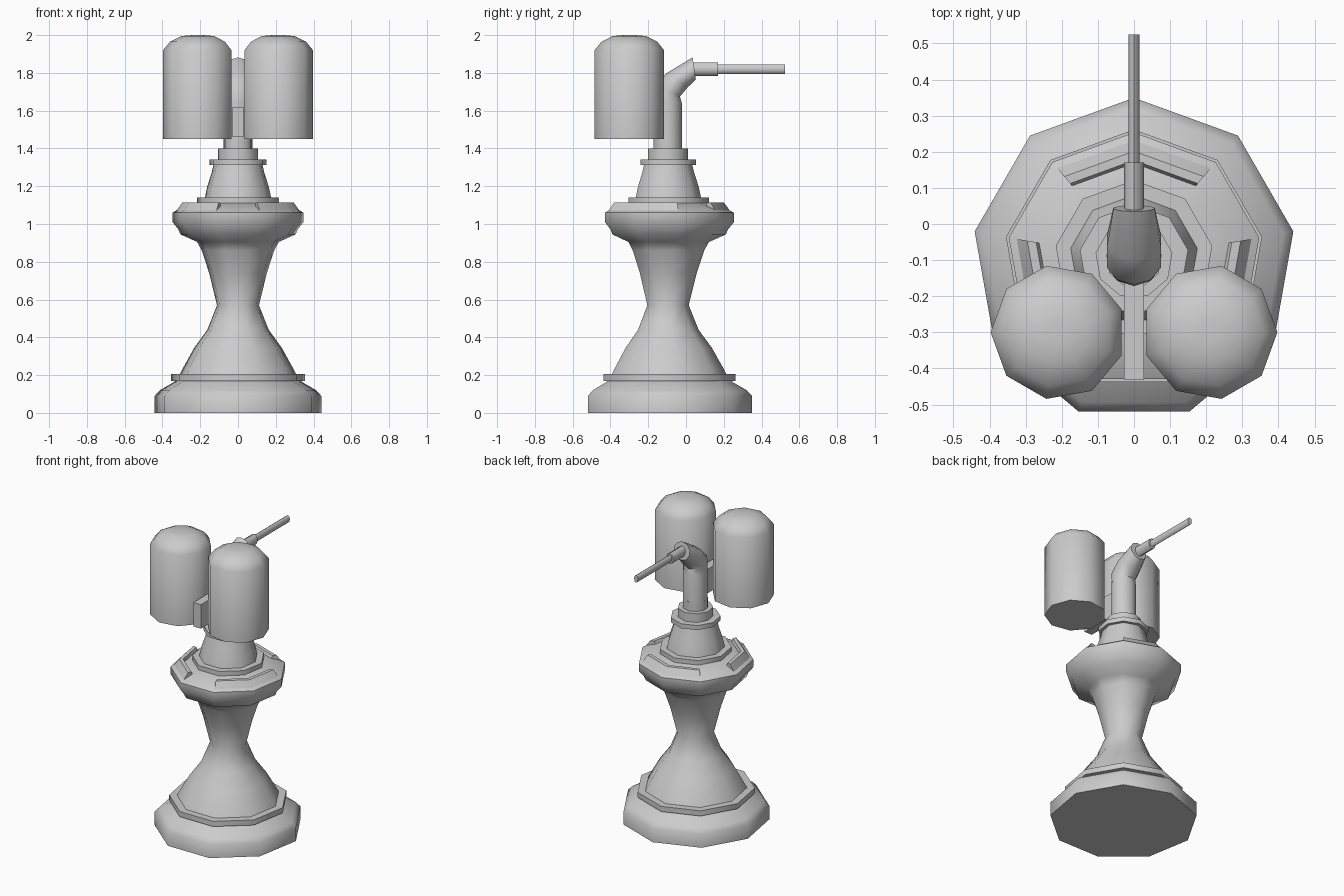
import bpy, bmesh, math
from mathutils import Vector

if "Cube" in bpy.data.objects:
    bpy.data.objects.remove(bpy.data.objects["Cube"])

CY = -0.0985   # the column axis sits behind the nozzle


def finish(name, bm, angle=46):
    bmesh.ops.recalc_face_normals(bm, faces=bm.faces)
    me = bpy.data.meshes.new(name)
    bm.to_mesh(me)
    bm.free()
    ob = bpy.data.objects.new(name, me)
    bpy.context.collection.objects.link(ob)
    bpy.ops.object.select_all(action='DESELECT')
    ob.select_set(True)
    bpy.context.view_layer.objects.active = ob
    bpy.ops.object.shade_smooth_by_angle(angle=math.radians(angle))
    return ob


def loft(name, rings, cap=True, closed=False):
    """Skin a list of equal-sized point rings."""
    bm = bmesh.new()
    loops = [[bm.verts.new(p) for p in r] for r in rings]
    n = len(loops[0])
    pairs = list(zip(loops, loops[1:]))
    if closed:
        pairs.append((loops[-1], loops[0]))
    for a, b in pairs:
        for i in range(n):
            j = (i + 1) % n
            bm.faces.new((a[i], a[j], b[j], b[i]))
    if cap:
        bm.faces.new(loops[0])
        bm.faces.new(loops[-1])
    return finish(name, bm)


def lathe(name, profile, x=0, y=CY, start=90, n=9):
    rings = []
    for r, z in profile:
        angs = [math.radians(start + 360 * i / n) for i in range(n)]
        rings.append([(x + r * math.cos(a), y + r * math.sin(a), z) for a in angs])
    return loft(name, rings)


# Base plinth, moulding and waisted column
lathe("base_plinth", [(.448, 0), (.448, .09), (.42, .12), (.35, .16), (.33, .175)])
lathe("base_ring", [(.36, .17), (.36, .205)])
lathe("column", [(.315, .2), (.30, .23), (.235, .345), (.165, .44), (.113, .57), (.155, .74),
                 (.195, .86), (.22, .905), (.31, .945), (.32, .97), (.352, 1.01), (.352, 1.06),
                 (.315, 1.08), (.22, 1.11)])

# Crown wall: three two-sided segments with gaps between
for k in range(3):
    rings = []
    for d in (-40, 0, 40):
        a = math.radians(90 + 120 * k + d)
        sec = [(.335, 1.065), (.30, 1.113), (.275, 1.113), (.255, 1.07)]
        rings.append([(r * math.cos(a), CY + r * math.sin(a), z) for r, z in sec])
    loft("crown_wall", rings)

# Stacked collars of the neck
lathe("lower_collar", [(.22, 1.10), (.22, 1.14)])
lathe("neck_cone", [(.178, 1.14), (.165, 1.2), (.142, 1.27), (.13, 1.32)])
lathe("neck_rim", [(.152, 1.312), (.152, 1.342)])
lathe("upper_collar", [(.108, 1.34), (.108, 1.40)])
lathe("pipe_socket", [(.078, 1.40), (.078, 1.46)])

# Bent pipe: each section spans from a front point to a back point (y, z)
sections = [((-.022, 1.40), (-.172, 1.40), .078), ((-.022, 1.64), (-.172, 1.64), .078),
            ((-.032, 1.675), (-.168, 1.735), .078), ((.01, 1.725), (-.10, 1.80), .078),
            ((.052, 1.765), (.035, 1.882), .06)]
rings = []
for f, b, w in sections:
    f, b = Vector((0, *f)), Vector((0, *b))
    c, h = (f + b) / 2, (f - b) / 2
    rings.append([c + h * math.cos(t) + Vector((w * math.sin(t), 0, 0))
                  for t in [math.tau * i / 10 for i in range(10)]])
loft("bent_pipe", rings)


# Nozzle and thin barrel pointing backwards
def rod(name, y0, y1, rx, rz, n=8):
    loft(name, [[(rx * math.cos(math.tau * i / n), y, 1.82 + rz * math.sin(math.tau * i / n))
                 for i in range(n)] for y in (y0, y1)])


rod("nozzle", .03, .17, .027, .036)
rod("barrel", .16, .525, .015, .025)

# Twin tanks and the bracket joining them to the pipe
for s in (1, -1):
    lathe("tank", [(.187, 1.45), (.187, 1.92), (.15, 1.965), (.09, 1.995), (.03, 2.0)],
          x=.21 * s, y=-.30, start=0 if s > 0 else 180)

bm = bmesh.new()
bmesh.ops.create_cube(bm, size=1)
for v in bm.verts:
    v.co = (v.co.x * .056, -.285 + v.co.y * .29, 1.54 + v.co.z * .16)
finish("tank_bracket", bm)
